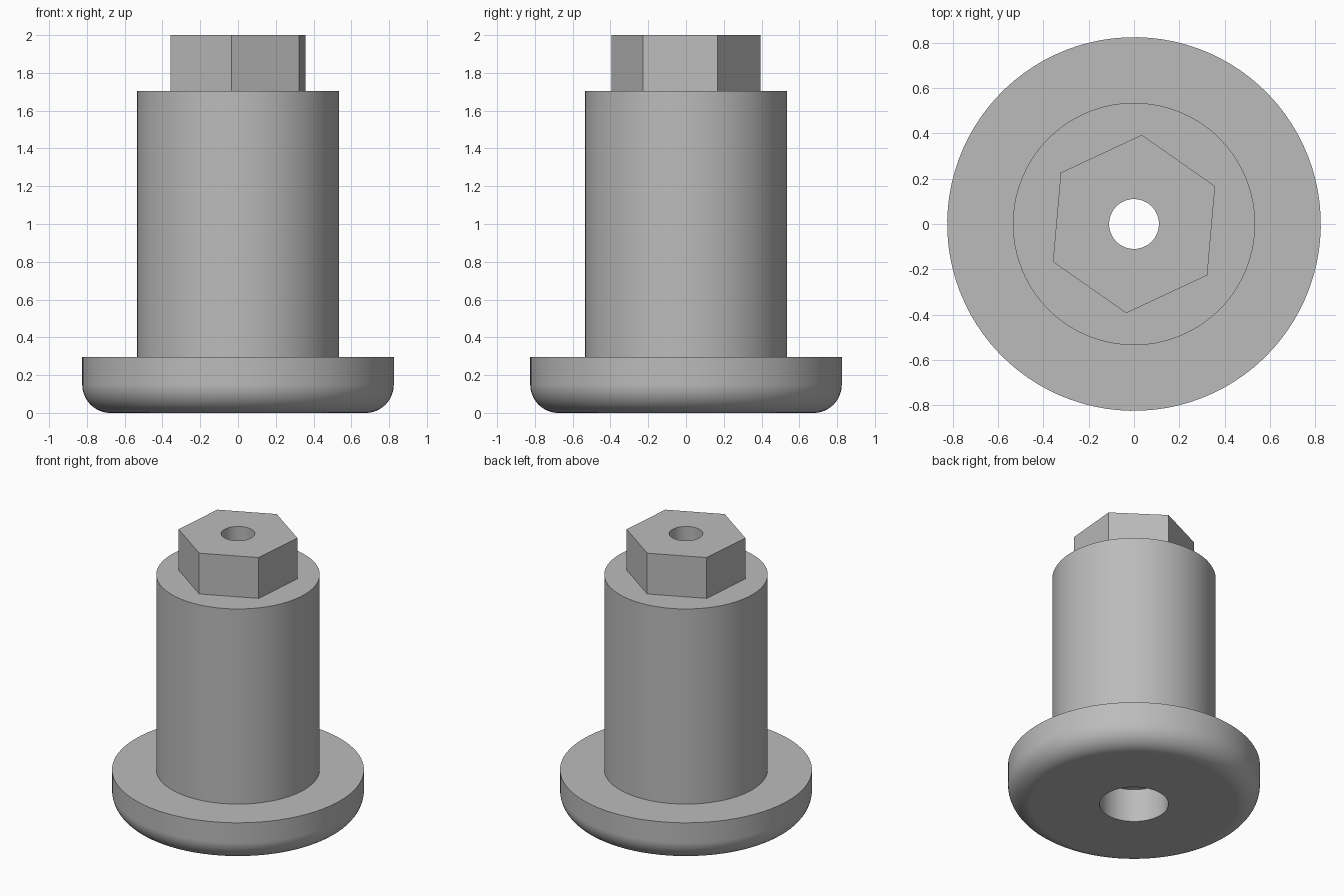
import bpy, bmesh
from math import sin, cos, pi, radians

cube = bpy.data.objects.get("Cube")
if cube:
    bpy.data.objects.remove(cube, do_unlink=True)

SEGMENTS = 96
TURN = radians(25)                      # direction of the first hex corner
FLANGE_R, SHAFT_R, HEX_R = 0.825, 0.535, 0.395
BORE_R, RECESS_R, FILLET = 0.11, 0.225, 0.15
FLANGE_TOP, SHAFT_TOP, HEX_TOP, RECESS_TOP = 0.295, 1.705, 2.0, 0.24

grey = bpy.data.materials.new("light grey metal")
grey.use_nodes = True
colour = (0.5, 0.5, 0.5, 1)
grey.diffuse_color = colour
grey.node_tree.nodes["Principled BSDF"].inputs["Base Color"].default_value = colour


def ring(bm, radius, z, hexagonal=False):
    verts = []
    for i in range(SEGMENTS):
        a = 2 * pi * i / SEGMENTS
        r = radius
        if hexagonal:                   # slide the point onto the flat side
            r *= cos(pi / 6) / cos(a % (pi / 3) - pi / 6)
        verts.append(bm.verts.new((r * cos(a + TURN), r * sin(a + TURN), z)))
    return verts


def lathe(name, profile):
    """Skin the rings of a profile that runs outward, down, then inward."""
    bm = bmesh.new()
    rings = [ring(bm, *point) for point in profile]
    for a, b in zip(rings, rings[1:]):
        for i in range(SEGMENTS):
            j = (i + 1) % SEGMENTS
            bm.faces.new((a[i], b[i], b[j], a[j]))
    mesh = bpy.data.meshes.new(name)
    bm.to_mesh(mesh)
    bm.free()
    mesh.materials.append(grey)
    obj = bpy.data.objects.new(name, mesh)
    bpy.context.collection.objects.link(obj)
    bpy.ops.object.select_all(action='DESELECT')
    obj.select_set(True)
    bpy.context.view_layer.objects.active = obj
    bpy.ops.object.shade_smooth_by_angle(angle=radians(30))
    obj.modifiers.new("flat face normals", 'WEIGHTED_NORMAL').keep_sharp = True
    return obj


# Hexagonal head with the upper end of the bore
lathe("hex_head", [(BORE_R, SHAFT_TOP), (BORE_R, HEX_TOP),
                   (HEX_R, HEX_TOP, True), (HEX_R, SHAFT_TOP, True)])

# Round shaft: shoulder around the head, outer wall
lathe("shaft", [(HEX_R, SHAFT_TOP, True), (SHAFT_R, SHAFT_TOP),
                (SHAFT_R, FLANGE_TOP)])

# Narrow bore running through the shaft
lathe("bore", [(BORE_R, RECESS_TOP), (BORE_R, SHAFT_TOP)])

# Flange with rounded lower rim and a wider recess underneath
rim = []
for i in range(17):
    t = pi / 2 * i / 16
    rim.append((FLANGE_R - FILLET + FILLET * cos(t), FILLET - FILLET * sin(t)))
lathe("flange", [(SHAFT_R, FLANGE_TOP), (FLANGE_R, FLANGE_TOP)] + rim +
      [(RECESS_R, 0), (RECESS_R, RECESS_TOP), (BORE_R, RECESS_TOP)])
